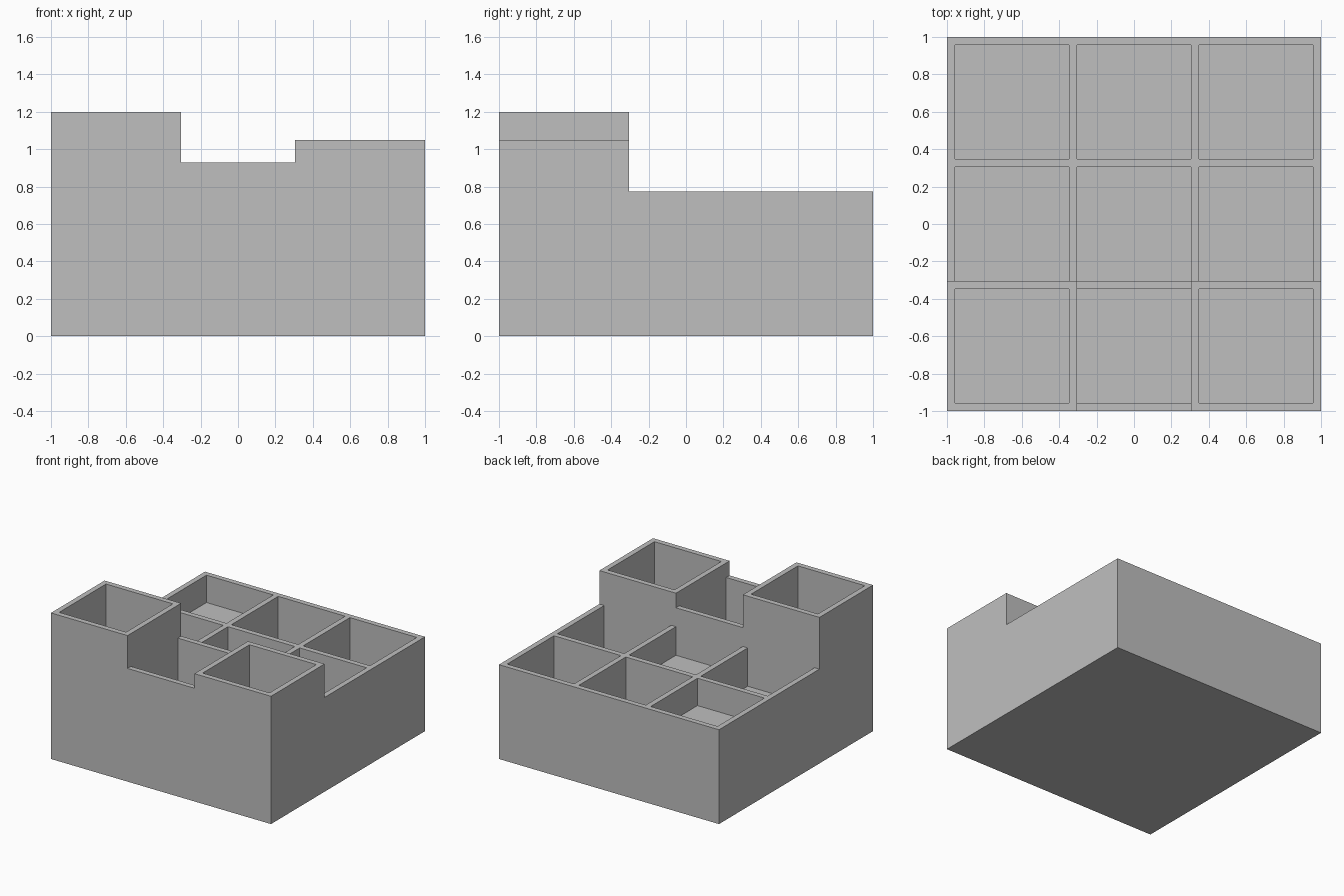
import bpy
from mathutils import Vector

if "Cube" in bpy.data.objects:
    bpy.data.objects.remove(bpy.data.objects["Cube"], do_unlink=True)

WALL = 0.044
CELL = (2 - 4 * WALL) / 3
INNER = CELL / 2            # edge of the middle compartments
RIM = 0.775                 # height of the low rows
TOP = 1.2                   # height of the tallest compartment
OVER = 1.5                  # cutters reach past the top

grey = bpy.data.materials.new("light_grey_plastic")
grey.use_nodes = True
grey.diffuse_color = (0.52, 0.52, 0.52, 1)
grey.node_tree.nodes["Principled BSDF"].inputs["Base Color"].default_value = grey.diffuse_color


def box(name, low, high):
    low, high = Vector(low), Vector(high)
    bpy.ops.mesh.primitive_cube_add(size=1)
    obj = bpy.context.object
    obj.name = name
    for v in obj.data.vertices:
        v.co = [low[i] + (v.co[i] + 0.5) * (high[i] - low[i]) for i in range(3)]
    obj.data.materials.append(grey)
    return obj


def cut(body, low, high):
    cutter = box("cutter", low, high)
    cutter.hide_render = True
    mod = body.modifiers.new("cut", 'BOOLEAN')
    mod.operation = 'DIFFERENCE'
    mod.solver = 'EXACT'
    mod.object = cutter
    bpy.context.view_layer.objects.active = body
    bpy.ops.object.modifier_apply(modifier=mod.name)
    bpy.data.objects.remove(cutter, do_unlink=True)


# Solid block, stepped down behind the front row and along it
organizer = box("organizer_tray", (-1, -1, 0), (1, 1, TOP))
cut(organizer, (-2, -INNER, RIM), (2, 2, OVER))
cut(organizer, (-INNER, -2, 0.93), (INNER, 0, OVER))
cut(organizer, (INNER, -2, 1.05), (2, 0, OVER))

# Nine square pockets; floor heights by row, front to back
floors = [
    [0.25, 0.25, 0.25],
    [0.46, 0.54, 0.25],
    [0.55, 0.25, 0.25],
]
for row, heights in enumerate(floors):
    for col, floor in enumerate(heights):
        x = -1 + WALL + col * (CELL + WALL)
        y = -1 + WALL + row * (CELL + WALL)
        cut(organizer, (x, y, floor), (x + CELL, y + CELL, OVER))
